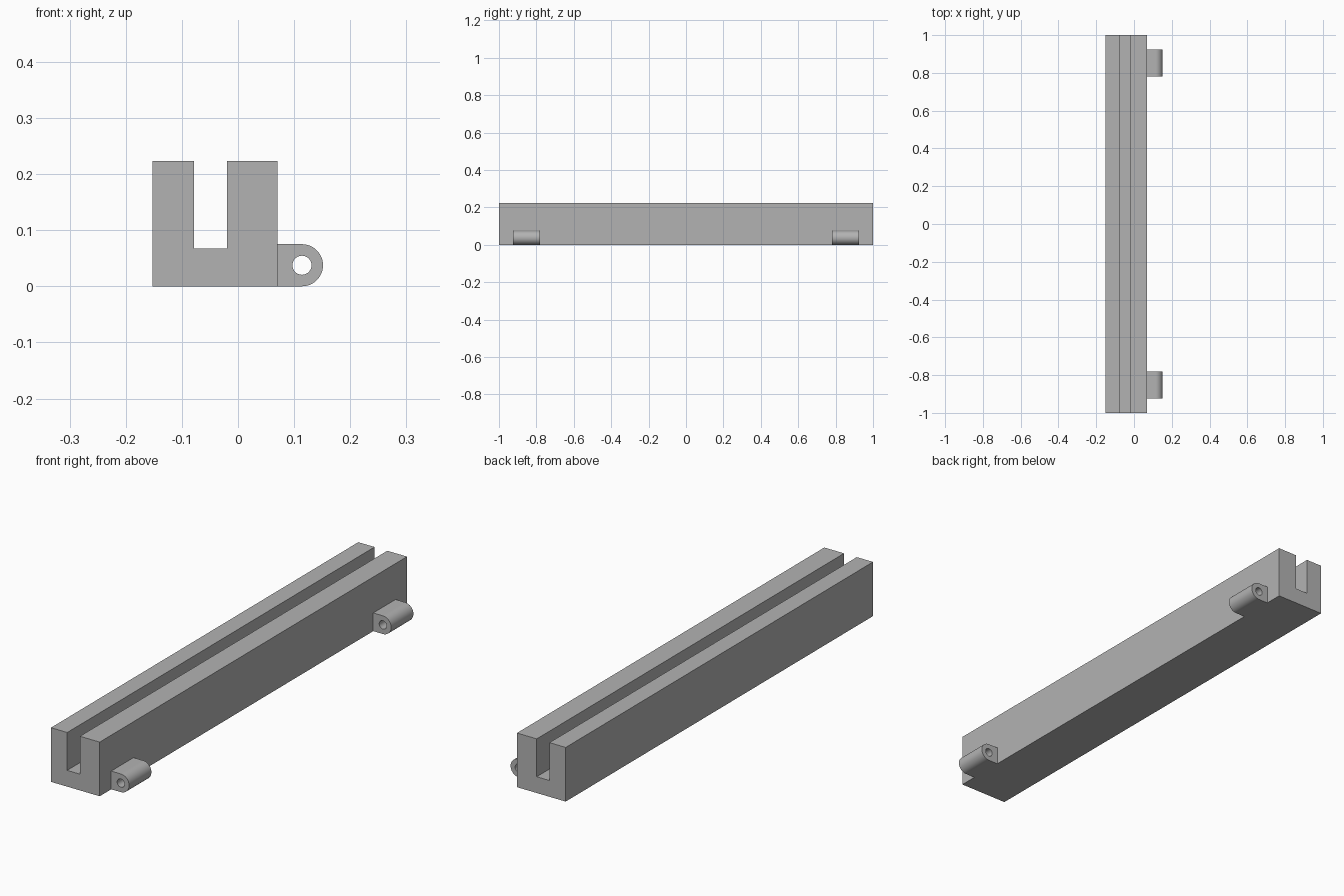
import bpy, bmesh, math

cube = bpy.data.objects.get("Cube")
if cube:
    bpy.data.objects.remove(cube, do_unlink=True)

grey = bpy.data.materials.new("plain grey")
grey.use_nodes = True
colour = (0.45, 0.45, 0.45, 1)
grey.diffuse_color = colour
grey.node_tree.nodes["Principled BSDF"].inputs["Base Color"].default_value = colour


def finish(name, bm):
    bmesh.ops.recalc_face_normals(bm, faces=bm.faces)
    mesh = bpy.data.meshes.new(name)
    bm.to_mesh(mesh)
    bm.free()
    mesh.materials.append(grey)
    obj = bpy.data.objects.new(name, mesh)
    bpy.context.collection.objects.link(obj)
    return obj


def extrude_profile(name, points, y0, y1):
    """Solid prism from an x-z outline, running along y."""
    bm = bmesh.new()
    face = bm.faces.new([bm.verts.new((x, y0, z)) for x, z in points])
    ext = bmesh.ops.extrude_face_region(bm, geom=[face], use_keep_orig=True)
    verts = [v for v in ext["geom"] if isinstance(v, bmesh.types.BMVert)]
    bmesh.ops.translate(bm, verts=verts, vec=(0, y1 - y0, 0))
    return finish(name, bm)


# Long rail with a slot open at the top and both ends
LEFT, SLOT_L, SLOT_R, RIGHT = -0.152, -0.078, -0.02, 0.07
TOP, FLOOR = 0.223, 0.067
extrude_profile("slotted_rail", [
    (LEFT, 0), (RIGHT, 0), (RIGHT, TOP), (SLOT_R, TOP),
    (SLOT_R, FLOOR), (SLOT_L, FLOOR), (SLOT_L, TOP), (LEFT, TOP)], -1, 1)

# Hinge lugs: square root, rounded nose, pin hole bored along y
R, HOLE, SEGS = 0.0375, 0.017, 32
CX, CZ = 0.114, R


def ring(radius, start, sweep, count):
    return [(CX + radius * math.cos(start + sweep * i / count),
             CZ + radius * math.sin(start + sweep * i / count))
            for i in range(count + 1)]


def hinge_lug(name, y0, y1):
    outline = [(RIGHT, 0)] + ring(R, -math.pi / 2, math.pi, SEGS) + [(RIGHT, 2 * R)]
    lug = extrude_profile(name, outline, y0, y1)
    bore = extrude_profile(name + "_bore", ring(HOLE, 0, math.tau, SEGS)[:-1],
                           y0 - 0.02, y1 + 0.02)
    bore.hide_render = True
    bore.hide_viewport = True
    cut = lug.modifiers.new("pin hole", "BOOLEAN")
    cut.operation, cut.object, cut.solver = "DIFFERENCE", bore, "EXACT"

    # Bake the bore so that no helper remains
    bpy.context.view_layer.update()
    baked = bpy.data.meshes.new_from_object(
        lug.evaluated_get(bpy.context.evaluated_depsgraph_get()))
    lug.modifiers.clear()
    lug.data = baked
    bpy.data.objects.remove(bore, do_unlink=True)

    bpy.ops.object.select_all(action="DESELECT")
    lug.select_set(True)
    bpy.context.view_layer.objects.active = lug
    bpy.ops.object.shade_smooth_by_angle(angle=math.radians(30))


hinge_lug("front_hinge_lug", -0.925, -0.78)
hinge_lug("back_hinge_lug", 0.78, 0.925)
